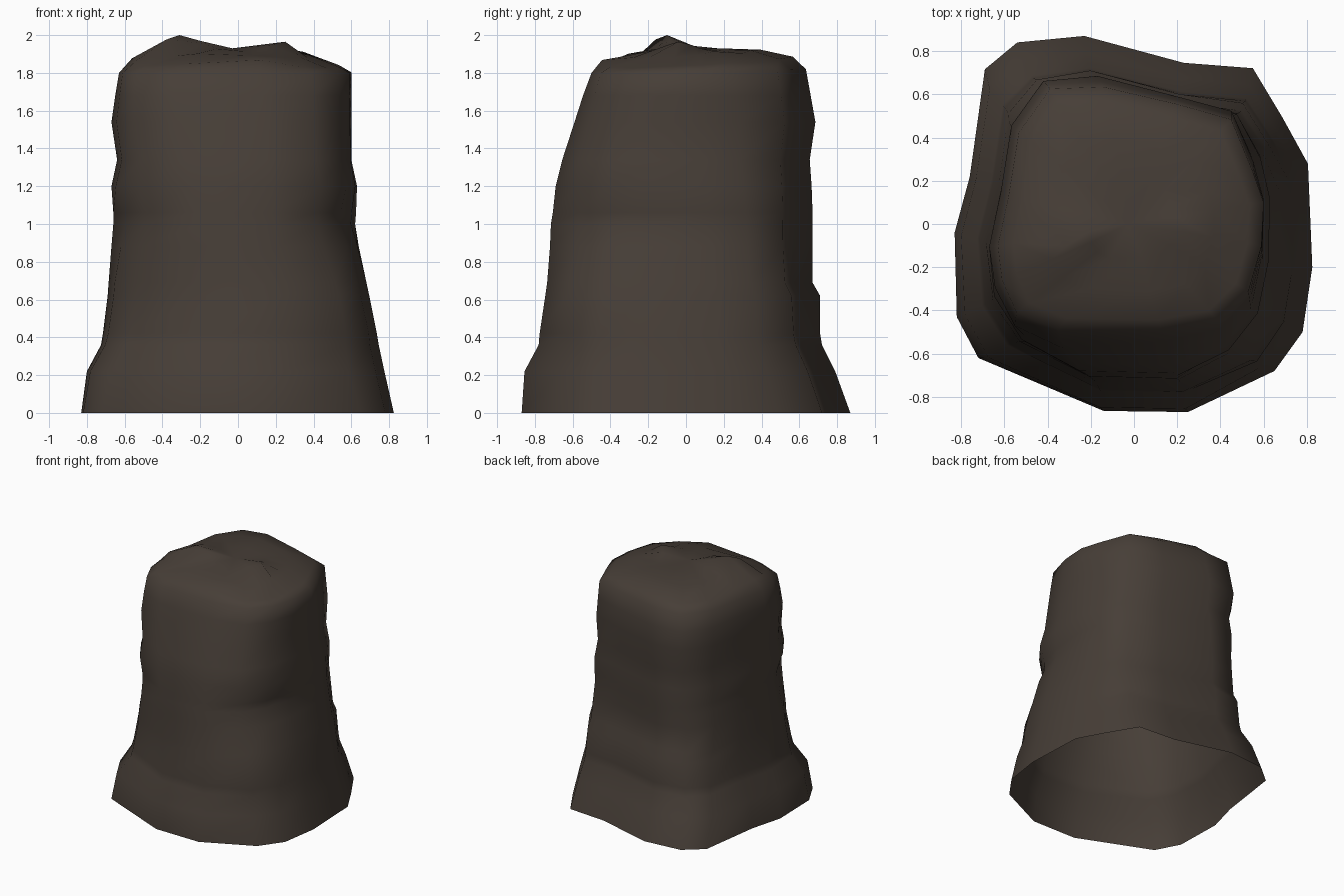
import bpy, bmesh, math
from mathutils import Vector

if "Cube" in bpy.data.objects:
    bpy.data.objects.remove(bpy.data.objects["Cube"])

# Cross-sections, 16 matching points each, counter-clockwise from the left side
base = [(-.83, -.04), (-.82, -.43), (-.72, -.62), (-.14, -.865), (.25, -.87), (.65, -.68),
        (.78, -.5), (.825, -.2), (.805, .28), (.69, .49), (.55, .725), (.23, .75),
        (-.23, .875), (-.54, .845), (-.69, .72), (-.76, .22)]
mid = [(-.66, -.1), (-.62, -.33), (-.49, -.54), (-.2, -.7), (.2, -.71), (.45, -.6),
       (.57, -.42), (.62, -.2), (.62, .12), (.58, .33), (.47, .52), (.2, .57),
       (-.2, .68), (-.43, .63), (-.56, .45), (-.6, .2)]
top = [(-.65, -.1), (-.63, -.26), (-.56, -.41), (-.36, -.49), (.12, -.5), (.39, -.45),
       (.53, -.31), (.59, -.1), (.6, .1), (.55, .24), (.45, .48), (.2, .55),
       (-.15, .63), (-.4, .62), (-.55, .42), (-.6, .12)]

# Height, then silhouette extents: left, right, front, back
levels = [(0, .83, .825, .87, .87), (.22, .8, .775, .855, .79), (.36, .725, .745, .78, .72),
          (.42, .715, .735, .775, .71), (.62, .69, .695, .745, .71), (.69, .685, .68, .735, .67),
          (.88, .67, .64, .72, .67), (1.0, .66, .62, .715, .67), (1.06, .66, .625, .705, .67),
          (1.2, .67, .63, .69, .665), (1.34, .64, .6, .655, .655),
          (1.54, .67, .6, .59, .685), (1.68, .65, .6, .545, .66), (1.8, .63, .6, .5, .635)]

# Ledges and hollows: position, radius, push outward
bumps = [((.55, -.6, .5), .24, .035), ((.6, -.62, .3), .2, -.03), ((-.6, -.55, .5), .25, -.02),
         ((.5, -.53, 1.02), .22, -.05), ((-.6, -.4, 1.02), .2, -.03), ((-.62, -.3, 1.2), .18, .015),
         ((-.57, .45, 1.2), .22, -.025), ((.62, -.25, 1.04), .2, -.025), ((0, -.72, .5), .25, -.01)]

# Summit heights
peaks = [(-.31, -.1, 2.0), (-.04, -.02, 1.93), (.25, -.04, 1.965), (.38, -.03, 1.88),
         (0, -.3, 1.89), (0, .25, 1.93), (.3, .4, 1.9), (-.3, .45, 1.91), (-.45, .1, 1.92),
         (-.35, -.32, 1.88), (.35, -.28, 1.87), (.1, .15, 1.92)]


def lerp_ring(a, b, t):
    return [Vector(p).lerp(Vector(q), t) for p, q in zip(a, b)]


def fit(ring, left, right, front, back):
    xs, ys = [p.x for p in ring], [p.y for p in ring]
    return [Vector((p.x * (right / max(xs) if p.x > 0 else left / -min(xs)),
                    p.y * (back / max(ys) if p.y > 0 else front / -min(ys)))) for p in ring]


def summit(x, y):
    w = [(1 / ((x - a) ** 2 + (y - b) ** 2 + 1e-4) ** 1.5, h) for a, b, h in peaks]
    return sum(k * h for k, h in w) / sum(k for k, h in w)


bm = bmesh.new()
rings = []

# Rock walls
for z, *ext in levels:
    shape = lerp_ring(base, mid, min(z / .9, 1)) if z < .95 else lerp_ring(mid, top, (z - .95) / .85)
    verts = []
    for p in fit(shape, *ext):
        v = Vector((p.x, p.y, z))
        out = Vector((p.x, p.y, 0)).normalized()
        for c, r, push in bumps:
            d = (v - Vector(c)).length / r
            if d < 1 and z > 0:
                v = v + out * push * (1 - d * d)
        if z == 1.8:
            v.z += .03 * max(0, p.y)
        verts.append(bm.verts.new(v))
    rings.append(verts)

# Rounded shoulder and uneven summit
for s in (.89, .62, .32):
    verts = []
    for v in rings[len(levels) - 1]:
        x, y = v.co.x * s, v.co.y * s
        drop = .02 + .07 * abs(x) if s == .89 else 0
        verts.append(bm.verts.new((x, y, summit(x, y) - drop)))
    rings.append(verts)
for a, b in zip(rings, rings[1:]):
    for i in range(16):
        j = (i + 1) % 16
        bm.faces.new((a[i], a[j], b[j], b[i]))
centre = bm.verts.new((-.03, .0, 1.93))
for i in range(16):
    bm.faces.new((rings[-1][i], rings[-1][(i + 1) % 16], centre))

# Sharp crest of the summit
for x, y, z in (peaks[0], peaks[2]):
    v = min(bm.verts, key=lambda q: (q.co - Vector((x, y, z))).length)
    v.co = (x, y, z)

mesh = bpy.data.meshes.new("rock_pillar")
bm.normal_update()
bm.to_mesh(mesh)
bm.free()
rock = bpy.data.objects.new("rock_pillar", mesh)
bpy.context.collection.objects.link(rock)
mesh.shade_smooth()

stone = bpy.data.materials.new("dark brown stone")
stone.diffuse_color = (.062, .048, .038, 1)
stone.use_nodes = True
stone.node_tree.nodes["Principled BSDF"].inputs["Base Color"].default_value = stone.diffuse_color
mesh.materials.append(stone)
